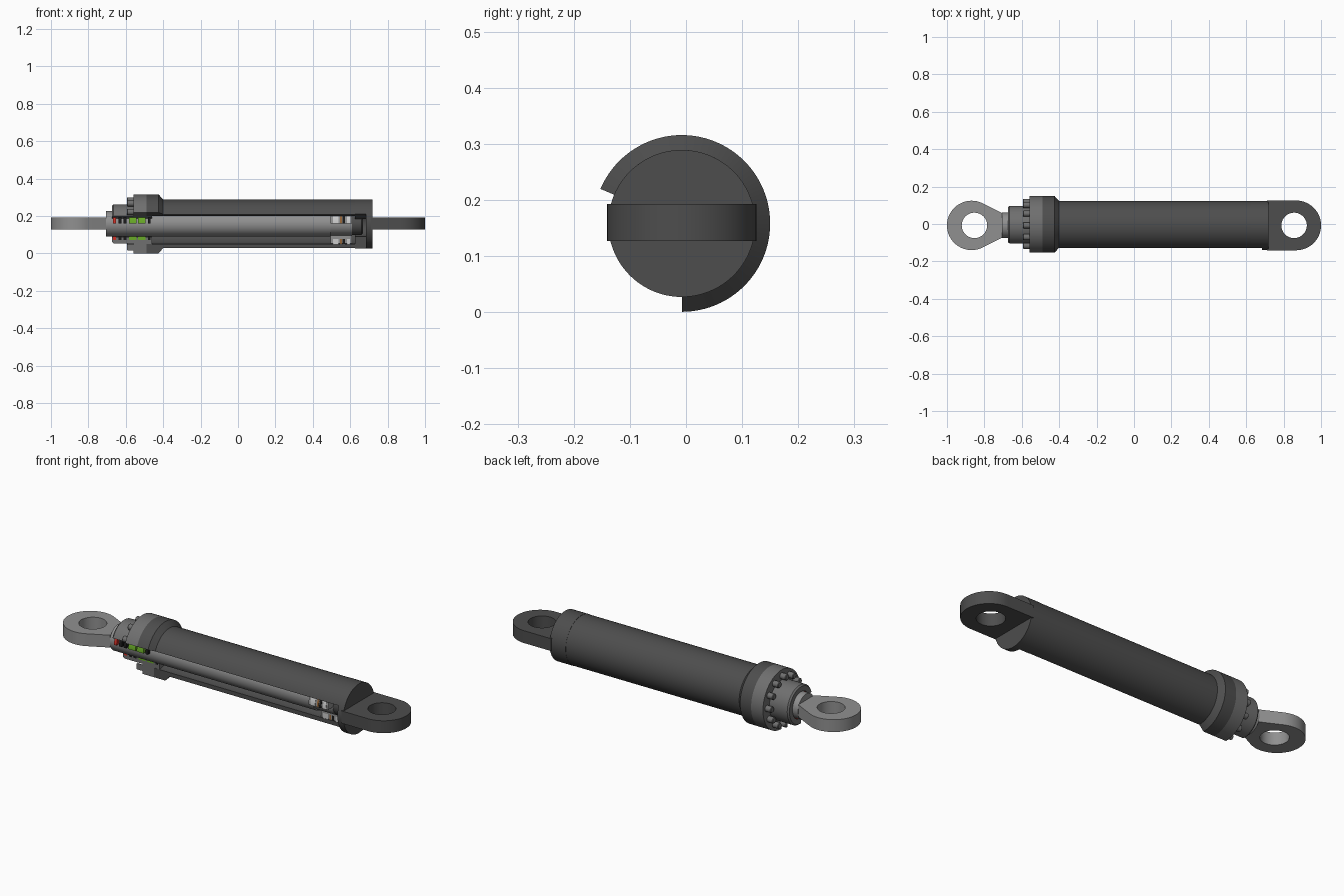
import bpy, bmesh
from math import sin, cos, pi, radians, acos, atan2, hypot

if "Cube" in bpy.data.objects:
    bpy.data.objects.remove(bpy.data.objects["Cube"])

CY, CZ = -0.0075, 0.158          # cylinder axis
CUT = (-90, 157)                 # housing cutaway sector
QUARTER = (-90, 179)             # seals and piston: smaller cutaway

def mat(name, c):
    m = bpy.data.materials.new(name)
    m.diffuse_color = (*c, 1)
    m.use_nodes = True
    m.node_tree.nodes["Principled BSDF"].inputs["Base Color"].default_value = m.diffuse_color
    return m

DARK = mat("dark_steel", (0.075, 0.075, 0.075))
MID = mat("mid_steel", (0.16, 0.16, 0.16))
LIGHT = mat("light_steel", (0.28, 0.28, 0.28))
RED = mat("red_seal", (0.6, 0.03, 0.02))
BLACK = mat("black_seal", (0.01, 0.01, 0.01))
GREEN = mat("green_band", (0.14, 0.4, 0.02))
WHITE = mat("white_seal", (0.7, 0.7, 0.68))
BROWN = mat("brown_seal", (0.3, 0.13, 0.04))

def finish(ob, m):
    ob.data.materials.append(m)
    bpy.ops.object.select_all(action='DESELECT')
    ob.select_set(True)
    bpy.context.view_layer.objects.active = ob
    bpy.ops.object.shade_smooth_by_angle(angle=radians(30))

def lathe(name, prof, m, arc=None, axis=(CY, CZ), n=96):
    """Revolve a closed (x, r) profile about an x-parallel axis."""
    a0, a1 = arc or (0, 360)
    steps = max(3, round(n * (a1 - a0) / 360))
    bm = bmesh.new()
    rows = []
    for i in range(steps if not arc else steps + 1):
        a = radians(a0 + (a1 - a0) * i / steps)
        rows.append([bm.verts.new((x, axis[0] + r * cos(a), axis[1] + r * sin(a))) for x, r in prof])
    k = len(prof)
    for i in range(steps):
        p, q = rows[i], rows[(i + 1) % len(rows)]
        for j in range(k):
            bm.faces.new((p[j], p[(j + 1) % k], q[(j + 1) % k], q[j]))
    if arc:
        bm.faces.new(rows[0])
        bm.faces.new(rows[-1][::-1])
    bmesh.ops.remove_doubles(bm, verts=bm.verts, dist=1e-5)
    bmesh.ops.recalc_face_normals(bm, faces=bm.faces)
    me = bpy.data.meshes.new(name)
    bm.to_mesh(me)
    bm.free()
    ob = bpy.data.objects.new(name, me)
    bpy.context.collection.objects.link(ob)
    finish(ob, m)
    return ob

def tube(x0, x1, r0, r1):
    return [(x0, r0), (x1, r0), (x1, r1), (x0, r1)]

def grooved(rings, r, depth):
    """Profile points along x with a groove for every ring."""
    return [p for x0, x1, *_ in rings for p in ((x0, r), (x0, r + depth), (x1, r + depth), (x1, r))]

def eye(name, outline, hx, hr, m, half=0.033):
    """Flat plate with a round pin hole."""
    cu = bpy.data.curves.new(name, 'CURVE')
    cu.dimensions, cu.fill_mode, cu.extrude = '2D', 'BOTH', half
    hole = [(hx + hr * cos(2 * pi * i / 64), hr * sin(2 * pi * i / 64)) for i in range(64)]
    for pts in (outline, hole):
        s = cu.splines.new('POLY')
        s.points.add(len(pts) - 1)
        for p, (x, y) in zip(s.points, pts):
            p.co = (x, y, 0, 1)
        s.use_cyclic_u = True
    ob = bpy.data.objects.new(name, cu)
    bpy.context.collection.objects.link(ob)
    ob.location = (0, CY, CZ + 0.002)
    bpy.ops.object.select_all(action='DESELECT')
    ob.select_set(True)
    bpy.context.view_layer.objects.active = ob
    bpy.ops.object.convert(target='MESH')
    ob = bpy.context.object
    bm = bmesh.new()
    bm.from_mesh(ob.data)
    bmesh.ops.remove_doubles(bm, verts=bm.verts, dist=1e-5)
    bmesh.ops.recalc_face_normals(bm, faces=bm.faces)
    bm.to_mesh(ob.data)
    bm.free()
    finish(ob, m)

# Barrel with welded, tapered flange
lathe("barrel", [(-0.49, 0.108), (0.625, 0.108), (0.625, 0.13), (-0.40, 0.13),
                 (-0.425, 0.1575), (-0.49, 0.1575)], DARK, CUT)

# Gland with seal grooves
seals = [(-0.668, -0.652, RED), (-0.638, -0.622, BLACK), (-0.612, -0.596, BLACK),
         (-0.584, -0.542, GREEN), (-0.534, -0.494, GREEN), (-0.482, -0.468, BLACK)]
lathe("gland", [(-0.674, 0.071)] + grooved(seals, 0.071, 0.015) +
      [(-0.46, 0.071), (-0.46, 0.1075), (-0.49, 0.1075), (-0.49, 0.1575), (-0.56, 0.1575),
       (-0.56, 0.104), (-0.666, 0.104), (-0.674, 0.097)], MID, CUT)
for i, (x0, x1, m) in enumerate(seals):
    lathe(f"rod_seal_{i + 1}", tube(x0, x1, 0.0685, 0.086), m, QUARTER)

# Flange bolts around the part that is not cut away
for i in range(9):
    a = radians(-90 + 30 * i)
    arc = (-90, 90) if i == 0 else None
    lathe(f"bolt_{i + 1}", [(-0.56, 0), (-0.594, 0), (-0.594, 0.013), (-0.591, 0.016), (-0.56, 0.016)],
          MID, arc, (CY + 0.126 * cos(a), CZ + 0.126 * sin(a)), 24)

# Rod, its reduced end and the locking nut
lathe("rod", [(-0.705, 0), (-0.705, 0.068), (0.495, 0.068), (0.495, 0.062), (0.61, 0.062), (0.61, 0)], LIGHT)
lathe("rod_nut", [(0.61, 0), (0.61, 0.06), (0.66, 0.06), (0.668, 0.05), (0.668, 0)], DARK)

# Piston with rings in outer grooves
rings = [(0.508, 0.536, WHITE), (0.546, 0.556, BROWN), (0.56, 0.572, BLACK), (0.582, 0.6, WHITE)]
lathe("piston", [(0.495, 0.062), (0.495, 0.105)] + grooved(rings, 0.105, -0.025) +
      [(0.61, 0.105), (0.61, 0.062)], LIGHT, QUARTER)
for i, (x0, x1, m) in enumerate(rings):
    lathe(f"piston_ring_{i + 1}", tube(x0, x1, 0.08, 0.1075), m, QUARTER)

# End cap: sectioned collar and full disc
lathe("cap_collar", tube(0.625, 0.685, 0.068, 0.131), DARK, CUT)
lathe("cap_disc", [(0.685, 0), (0.685, 0.131), (0.72, 0.131), (0.72, 0)], DARK)

# Rod eye: round head with tangent sides tapering to the rod
cx, R, nx, ny = -0.868, 0.132, -0.705, 0.066
t = atan2(ny, nx - cx) + acos(min(1, R / hypot(nx - cx, ny)))
head = [(cx + R * cos(t + (2 * pi - 2 * t) * i / 64), R * sin(t + (2 * pi - 2 * t) * i / 64)) for i in range(65)]
eye("rod_eye", [(nx, -ny), (nx, ny)] + head, -0.853, 0.068, LIGHT)

# Base eye: straight lug with a round end
end = [(0.867 + 0.133 * sin(pi * i / 48), -0.133 * cos(pi * i / 48)) for i in range(49)]
eye("base_eye", [(0.71, 0.133), (0.71, -0.133)] + end, 0.856, 0.068, DARK)
